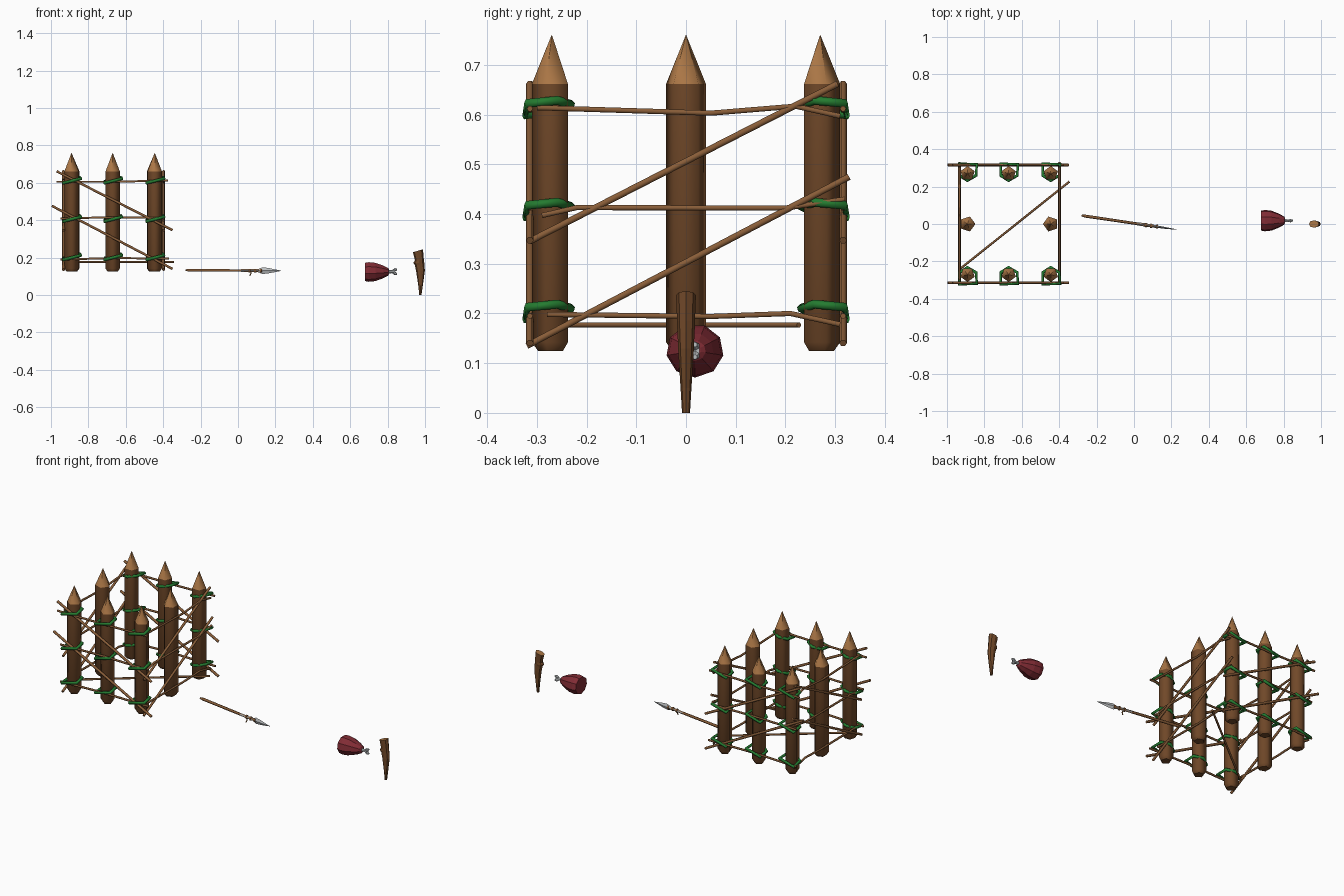
import bpy, bmesh, math
from mathutils import Vector, Matrix

if "Cube" in bpy.data.objects:
    bpy.data.objects.remove(bpy.data.objects["Cube"])


def mat(name, c):
    m = bpy.data.materials.new(name)
    m.diffuse_color = (*c, 1)
    m.use_nodes = True
    m.node_tree.nodes["Principled BSDF"].inputs["Base Color"].default_value = m.diffuse_color
    return m


BARK = mat("dark bark", (0.165, 0.066, 0.022))
CUT = mat("cut wood", (0.40, 0.18, 0.06))
STICK = mat("stick wood", (0.25, 0.11, 0.04))
VINE = mat("green vine", (0.018, 0.20, 0.03))
MEAT = mat("red meat", (0.22, 0.025, 0.035))
PALE = mat("pale bone and stone", (0.5, 0.52, 0.53))


def finish(name, bm, mats, smooth=False):
    bmesh.ops.recalc_face_normals(bm, faces=bm.faces)
    me = bpy.data.meshes.new(name)
    for f in bm.faces:
        f.smooth = smooth and len(f.verts) <= 4
    bm.to_mesh(me)
    bm.free()
    for m in mats:
        me.materials.append(m)
    ob = bpy.data.objects.new(name, me)
    bpy.context.collection.objects.link(ob)
    return ob


def loft(name, rings, n, mats, M=Matrix(), turn=0, smooth=False, rule=None):
    """rings: (cx, cy, z, rx, ry) stacked along local z, then moved by M"""
    bm = bmesh.new()
    loops = []
    for cx, cy, z, rx, ry in rings:
        loops.append([bm.verts.new((cx + rx * math.cos(turn + 2 * math.pi * i / n),
                                    cy + ry * math.sin(turn + 2 * math.pi * i / n), z))
                      for i in range(n)])
    for a, b in zip(loops, loops[1:]):
        for i in range(n):
            bm.faces.new((a[i], a[(i + 1) % n], b[(i + 1) % n], b[i]))
    bm.faces.new(loops[0])
    bm.faces.new(loops[-1])
    if rule:
        for f in bm.faces:
            f.material_index = rule(f.calc_center_median())
    bm.transform(M)
    return finish(name, bm, mats, smooth)


def tube(name, pts, r, m, closed=False):
    """round rod along a polyline"""
    cu = bpy.data.curves.new(name, 'CURVE')
    cu.dimensions = '3D'
    cu.bevel_depth = r
    cu.bevel_resolution = 1
    cu.use_fill_caps = True
    s = cu.splines.new('POLY')
    s.points.add(len(pts) - 1)
    for p, co in zip(s.points, pts):
        p.co = (*co, 1)
    s.use_cyclic_u = closed
    tmp = bpy.data.objects.new(name + "_path", cu)
    bpy.context.collection.objects.link(tmp)
    dg = bpy.context.evaluated_depsgraph_get()
    me = bpy.data.meshes.new_from_object(tmp.evaluated_get(dg))
    bpy.data.objects.remove(tmp)
    me.materials.clear()
    me.materials.append(m)
    ob = bpy.data.objects.new(name, me)
    bpy.context.collection.objects.link(ob)
    return ob


def along(a, b):
    d = Vector(b) - Vector(a)
    return Matrix.Translation(a) @ d.to_track_quat('Z', 'Y').to_matrix().to_4x4()


# sharpened posts of the cage
XS = (-0.89, -0.67, -0.445)
spots = [(x, y) for x in XS for y in (-0.27, 0.27)] + [(XS[0], 0), (XS[2], 0)]
for x, y in spots:
    R = 0.042 if y == 0 else 0.04
    if y == 0:
        turn = 0 if x == XS[0] else math.pi
    else:
        turn = math.pi / 2 if y > 0 else -math.pi / 2
    loft("post", [(x, y, z, r, r) for z, r in
                  ((0.125, R * 0.7), (0.142, R), (0.662, R))],
         5, [BARK], turn=turn, smooth=True)
    loft("post_tip", [(x, y, 0.662, R, R), (x, y, 0.76, 0.0005, 0.0005)],
         5, [CUT], turn=turn, smooth=True)

# rails and diagonal braces on front and back
for y in (-0.314, 0.316):
    for path in (((-0.97, 0.606), (-0.67, 0.606), (-0.375, 0.612)),
                 ((-0.95, 0.41), (-0.67, 0.416), (-0.40, 0.412)),
                 ((-0.95, 0.19), (-0.67, 0.198), (-0.37, 0.195))):
        tube("long_rail", [(x, y, z) for x, z in path], 0.006, STICK)
    for (x0, z0), (x1, z1) in (((-0.97, 0.662), (-0.35, 0.347)),
                               ((-0.995, 0.477), (-0.35, 0.14))):
        tube("long_brace", [(x0, y, z0), (x1, y, z1)], 0.0075, STICK)

# rails and diagonal braces on both ends
for x in (-0.933, -0.398):
    for path in (((-0.30, 0.614), (0.05, 0.603), (0.22, 0.617), (0.31, 0.597)),
                 ((-0.29, 0.397), (-0.22, 0.413), (0.2, 0.412), (0.32, 0.43)),
                 ((-0.28, 0.198), (0.05, 0.194), (0.21, 0.2), (0.31, 0.178))):
        tube("end_rail", [(x, y, z) for y, z in path], 0.006, STICK)
    for (y0, z0), (y1, z1) in (((-0.315, 0.345), (0.305, 0.662)),
                               ((-0.32, 0.135), (0.328, 0.475))):
        tube("end_brace", [(x, y0, z0), (x, y1, z1)], 0.0075, STICK)

# brace across the floor
tube("floor_brace", [(-0.93, -0.24, 0.177), (-0.345, 0.227, 0.177)], 0.006, STICK)

# vine ties around posts and rails
for x in XS:
    for s in (-1, 1):
        for z in (0.615, 0.41, 0.205):
            loop = []
            for u, v in ((-0.044, -0.044), (0.05, -0.04), (0.045, 0.02),
                         (0.0, 0.047), (-0.042, 0.02)):
                loop.append((x + u, s * (0.279 - v), z + 0.25 * u + 0.12 * v))
            tube("vine_tie", loop, 0.009, VINE, True)

# spear: shaft, stone head, binding
A, B = Vector((-0.28, 0.045, 0.133)), Vector((0.23, -0.03, 0.130))
M = along(A, B)
L = (B - A).length
at = lambda t: A.lerp(B, t)
loft("spear_shaft", [(0, 0, 0, 0.005, 0.005), (0, 0, 0.02, 0.008, 0.008),
                     (0, 0, 0.40, 0.007, 0.007)], 6, [STICK], M, smooth=True)
# local frame: find which local axis is upright so the blade is flat across y
up = (M.to_3x3().inverted() @ Vector((0, 0, 1)))
wide_x = abs(up.x) > abs(up.y)
blade = [(z, w, t) for z, w, t in ((0.30, 0.009, 0.009), (0.39, 0.008, 0.008),
                                   (0.415, 0.018, 0.006), (0.45, 0.014, 0.005),
                                   (L, 0.001, 0.001))]
loft("spear_head", [(0, 0, z, w if wide_x else t, t if wide_x else w)
                    for z, w, t in blade], 4, [PALE], M)
for t in (0.66, 0.72, 0.78):
    tube("spear_binding", [at(t), at(t + 0.02)], 0.011, STICK)
p = at(0.68)
tube("spear_strap", [p, p + Vector((0.002, -0.008, -0.015)),
                     p + Vector((-0.004, -0.01, -0.028))], 0.003, CUT)

# meat on the bone, lying along x
MX = Matrix.Translation((0, 0.018, 0.125)) @ Matrix.Rotation(math.pi / 2, 4, 'Y')
loft("meat", [(0, 0, z, r * 0.93, r) for z, r in
              ((0.678, 0.054), (0.70, 0.058), (0.735, 0.054),
               (0.775, 0.038), (0.803, 0.022), (0.808, 0.012))], 9, [MEAT], MX)
loft("bone", [(0, 0, z, r, r) for z, r in
              ((0.79, 0.011), (0.825, 0.008), (0.84, 0.011))], 6, [PALE], MX)
for dz in (-0.009, 0.009):
    loft("bone_knob", [(-dz * k, 0, z, r, r) for z, r, k in
                       ((0.826, 0.005, 0.6), (0.838, 0.010, 1), (0.850, 0.005, 1.4))],
         6, [PALE], MX)

# tapered wooden peg with a notch on its left edge
edges = ((0.0, 0.969, 0.981, 0.008), (0.05, 0.964, 0.988, 0.011),
         (0.13, 0.952, 0.999, 0.016), (0.162, 0.945, 0.997, 0.017),
         (0.172, 0.937, 0.996, 0.018), (0.185, 0.946, 0.994, 0.018),
         (0.235, 0.935, 0.989, 0.020))
peg = loft("peg", [((a + b) / 2, 0, z, (b - a) / 2, w) for z, a, b, w in edges],
           8, [BARK, CUT], rule=lambda c: int(c.z > 0.23))
for v in peg.data.vertices:  # slanted top
    if v.co.z > 0.23:
        v.co.z += (v.co.x - 0.962) * 0.3 + 0.002
